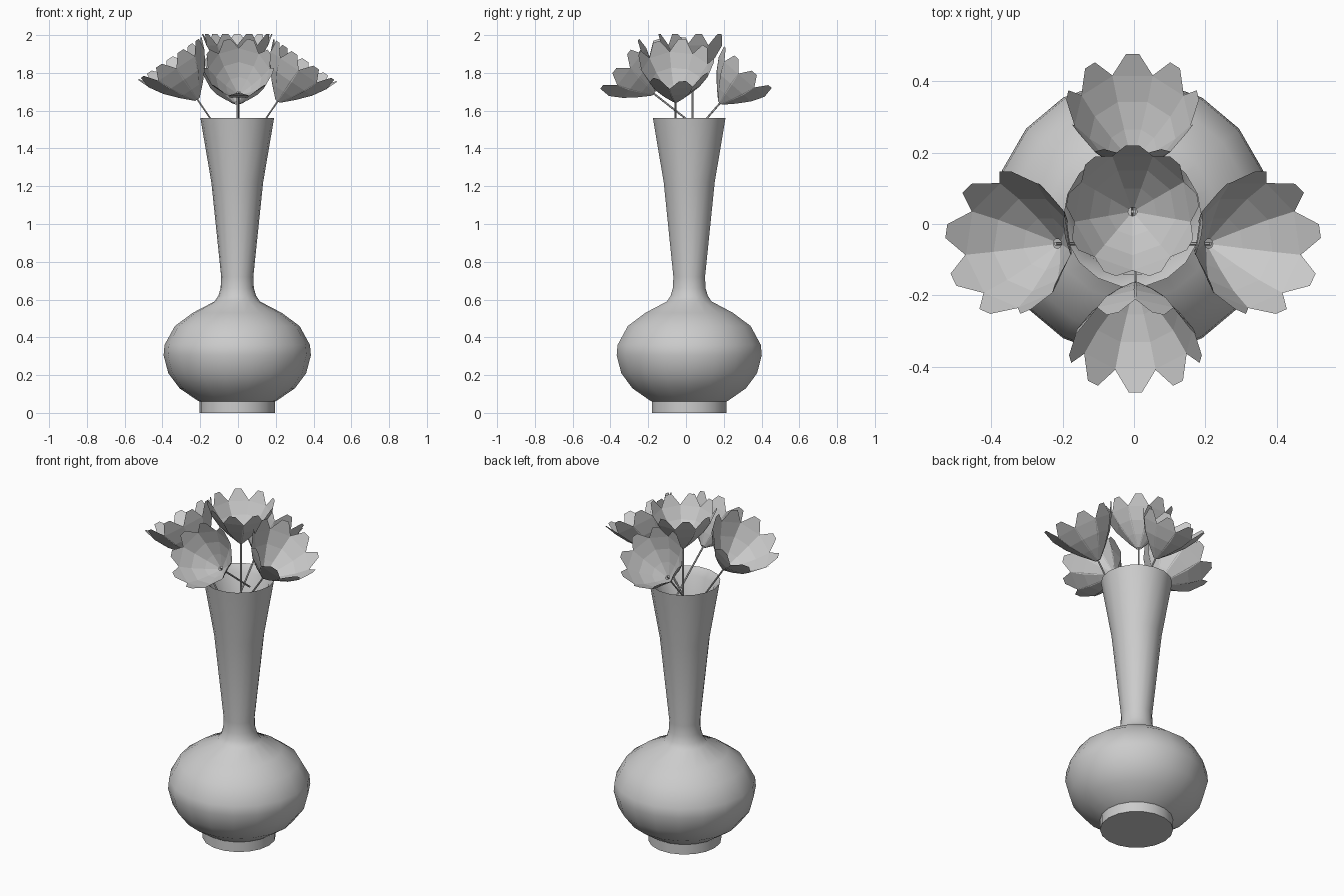
import bpy, bmesh, math
from mathutils import Matrix, Vector

if "Cube" in bpy.data.objects:
    bpy.data.objects.remove(bpy.data.objects["Cube"])


def make_object(name, bm):
    mesh = bpy.data.meshes.new(name)
    bm.to_mesh(mesh)
    bm.free()
    obj = bpy.data.objects.new(name, mesh)
    bpy.context.collection.objects.link(obj)
    return obj


def lathe(name, profile, sides, center):
    bm = bmesh.new()
    rings = []
    for r, z in profile:
        rings.append([bm.verts.new((center[0] + r * math.cos(2 * math.pi * i / sides),
                                    center[1] + r * math.sin(2 * math.pi * i / sides), z))
                      for i in range(sides)])
    for a, b in zip(rings, rings[1:]):
        for i in range(sides):
            j = (i + 1) % sides
            bm.faces.new((a[i], a[j], b[j], b[i]))
    bm.faces.new(rings[0][::-1])
    bm.faces.new(rings[-1])
    return make_object(name, bm)


# Vase: foot, round belly, flared neck, sloped lip and inner wall
vase = lathe("vase", [
    (0.20, 0.0), (0.20, 0.06), (0.21, 0.065), (0.305, 0.13), (0.365, 0.21),
    (0.39, 0.305), (0.385, 0.36), (0.33, 0.46), (0.235, 0.53), (0.12, 0.59),
    (0.10, 0.62), (0.088, 0.66), (0.085, 0.72), (0.137, 1.22), (0.195, 1.56),
    (0.16, 1.52), (0.11, 1.20), (0.06, 0.72)], 18, (-0.004, 0.017))
bpy.context.view_layer.objects.active = vase
vase.select_set(True)
bpy.ops.object.shade_smooth_by_angle(angle=math.radians(35))

# Petal cross-sections: distance from axis, height, half width
PETAL = [(0.012, 0.0, 0.006), (0.065, 0.055, 0.027), (0.115, 0.115, 0.047),
         (0.155, 0.18, 0.058), (0.186, 0.24, 0.018)]
PETALS = 9


def flower(name, base, axis, tilt, spin, scale, stem_length):
    matrix = (Matrix.Translation(base) @ Matrix.Rotation(math.radians(tilt), 4, axis)
              @ Matrix.Rotation(math.radians(spin), 4, 'Z'))
    # Cup of overlapping flat petals
    bm = bmesh.new()
    for k in range(PETALS):
        turn = Matrix.Rotation(math.radians(90) + 2 * math.pi * k / PETALS, 4, 'Z')
        rows = [[bm.verts.new(matrix @ turn @ (Vector((r, s * w, h)) * scale)) for s in (-1, 1)]
                for r, h, w in PETAL]
        for a, b in zip(rows, rows[1:]):
            bm.faces.new((a[0], a[1], b[1], b[0]))
    make_object(name, bm)
    # Thin straight stem down into the neck
    bm = bmesh.new()
    bmesh.ops.create_cone(bm, cap_ends=True, segments=6, radius1=0.005, radius2=0.005,
                          depth=stem_length,
                          matrix=matrix @ Matrix.Translation((0, 0, 0.01 - stem_length / 2)))
    make_object(name + "_stem", bm)


flower("center_flower", (-0.004, 0.035, 1.765), 'X', 0, 0, 1.0, 0.7)
flower("front_flower", (0.004, -0.17, 1.69), 'X', 52, 180, 1.0, 0.36)
flower("back_flower", (-0.004, 0.18, 1.64), 'X', -41, 0, 1.0, 0.32)
flower("right_flower", (0.21, -0.055, 1.65), 'Y', 34, 0, 1.09, 0.45)
flower("left_flower", (-0.215, -0.055, 1.66), 'Y', -34, 0, 1.09, 0.45)
